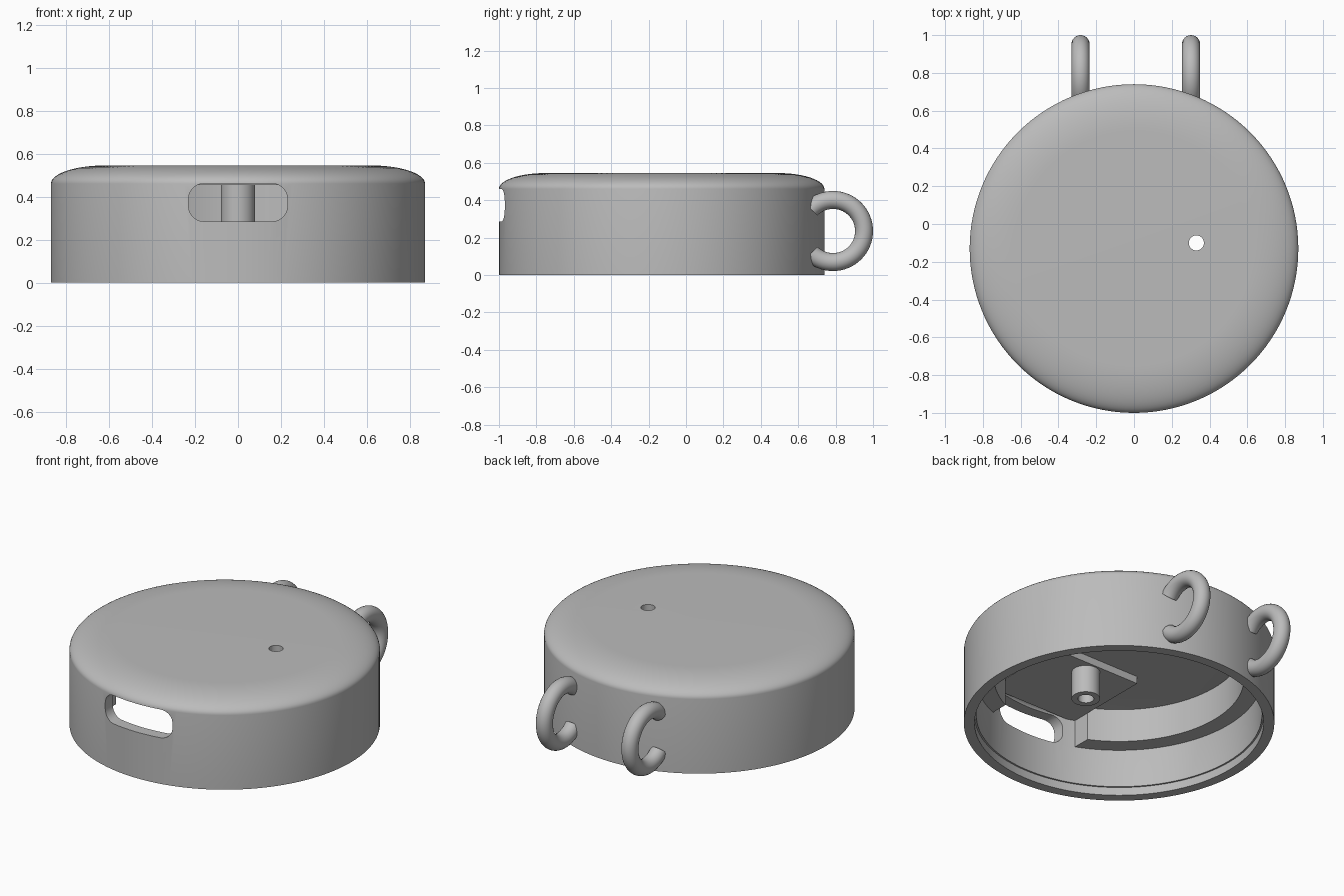
import bpy, bmesh, math
from mathutils import Vector

if "Cube" in bpy.data.objects:
    bpy.data.objects.remove(bpy.data.objects["Cube"], do_unlink=True)

CY = -0.13          # centre of the round cover
SLOT_Z = 0.285      # level of slot bottom, ledge and post end

grey = bpy.data.materials.new("plain grey")
grey.use_nodes = True
colour = (0.5, 0.5, 0.5, 1)
grey.diffuse_color = colour
grey.node_tree.nodes["Principled BSDF"].inputs["Base Color"].default_value = colour


def finish(name, bm):
    bmesh.ops.remove_doubles(bm, verts=bm.verts, dist=1e-5)
    bmesh.ops.recalc_face_normals(bm, faces=bm.faces)
    mesh = bpy.data.meshes.new(name)
    bm.to_mesh(mesh)
    bm.free()
    mesh.materials.append(grey)
    obj = bpy.data.objects.new(name, mesh)
    bpy.context.collection.objects.link(obj)
    return obj


def lathe(name, profile, x=0, y=CY, steps=128, closed=True):
    """Spin an (r, z) profile about a vertical axis."""
    bm = bmesh.new()
    verts = [bm.verts.new((x + r, y, z)) for r, z in profile]
    pairs = list(zip(verts, verts[1:] + (verts[:1] if closed else [])))
    edges = [bm.edges.new(p) for p in pairs]
    bmesh.ops.spin(bm, geom=verts + edges, cent=(x, y, 0), axis=(0, 0, 1),
                   angle=math.tau, steps=steps)
    return finish(name, bm)


def box(name, low, high):
    bm = bmesh.new()
    bmesh.ops.create_cube(bm, size=1)
    for v in bm.verts:
        v.co = Vector([(a + b) / 2 + c * (b - a) for a, b, c in zip(low, high, v.co)])
    return finish(name, bm)


def apply_booleans(target, cutters):
    for cutter in cutters:
        mod = target.modifiers.new("cut", "BOOLEAN")
        mod.operation = "DIFFERENCE"
        mod.solver = "EXACT"
        mod.object = cutter
        bpy.context.view_layer.objects.active = target
        bpy.ops.object.modifier_apply(modifier=mod.name)
    for cutter in cutters:
        bpy.data.objects.remove(cutter, do_unlink=True)


def arc(cr, cz, a, b, start, end, n):
    return [(cr + a * math.cos(t), cz + b * math.sin(t))
            for t in (math.radians(start + (end - start) * i / n) for i in range(n + 1))]


# Hollow cover: domed shoulder outside, stepped rim and shallow dome inside
outer = [(0.87, 0)] + arc(0.62, 0.46, 0.25, 0.085, 0, 90, 14) + [(0, 0.545)]
inner = [(0, 0.5)] + arc(0.57, 0.46, 0.23, 0.04, 90, 0, 10)
rim = [(0.80, 0.05), (0.81, 0.05), (0.81, 0)]
cover = lathe("cover", outer + inner + rim)

# Rounded slot through the front wall
bm = bmesh.new()
corners = [(0.16, 0.39, 0), (-0.16, 0.39, 90), (-0.16, 0.355, 180), (0.16, 0.355, 270)]
outline = [p for x, z, s in corners for p in arc(x, z, 0.07, 0.07, s, s + 90, 6)]
face = bm.faces.new([bm.verts.new((x, -1.1, z)) for x, z in outline])
extruded = bmesh.ops.extrude_face_region(bm, geom=[face])["geom"]
bmesh.ops.translate(bm, vec=(0, 0.4, 0),
                    verts=[g for g in extruded if isinstance(g, bmesh.types.BMVert)])
slot_cutter = finish("slot_cutter", bm)

# Small hole through the top
hole_cutter = lathe("hole_cutter", [(0, 0.4), (0.04, 0.4), (0.04, 0.7), (0, 0.7)],
                    x=0.33, y=-0.1, steps=32, closed=False)
apply_booleans(cover, [slot_cutter, hole_cutter])

# Inner ledge, interrupted behind the slot
ledge = lathe("inner_ledge", [(0.70, SLOT_Z), (0.81, SLOT_Z), (0.81, 0.48), (0.70, 0.49)])
apply_booleans(ledge, [box("gap_cutter", (-0.3, -1.2, 0.2), (0.3, -0.5, 0.6))])

# Mounting plate under the ceiling, with a hollow post
plate = box("mounting_plate", (-0.3, -0.89, 0.455), (0.3, -0.33, 0.51))
post = lathe("hollow_post", [(0.045, SLOT_Z), (0.08, SLOT_Z), (0.08, 0.46), (0.045, 0.46)],
             y=-0.42, steps=40)

# Two rear loops, their ends buried in the wall
loops = []
for side, x in (("right", -0.283), ("left", 0.302)):
    bm = bmesh.new()
    ring = bmesh.ops.create_circle(bm, cap_ends=False, radius=0.048, segments=24)["verts"]
    turn = math.radians(135)
    for v in ring:
        d = 0.166 + v.co.x
        v.co = (x + v.co.y, 0.786 + d * math.cos(turn), 0.235 - d * math.sin(turn))
    bm.faces.new(ring)
    spun = bmesh.ops.spin(bm, geom=list(bm.edges), cent=(x, 0.786, 0.235),
                          axis=(1, 0, 0), angle=2 * turn, steps=48)
    bm.faces.new([g for g in spun["geom_last"] if isinstance(g, bmesh.types.BMVert)])
    loops.append(finish(side + "_rear_loop", bm))

# Smooth shading with crisp edges
bpy.ops.object.select_all(action="DESELECT")
for obj in [cover, ledge, plate, post] + loops:
    obj.select_set(True)
    bpy.context.view_layer.objects.active = obj
bpy.ops.object.shade_smooth_by_angle(angle=math.radians(30))
